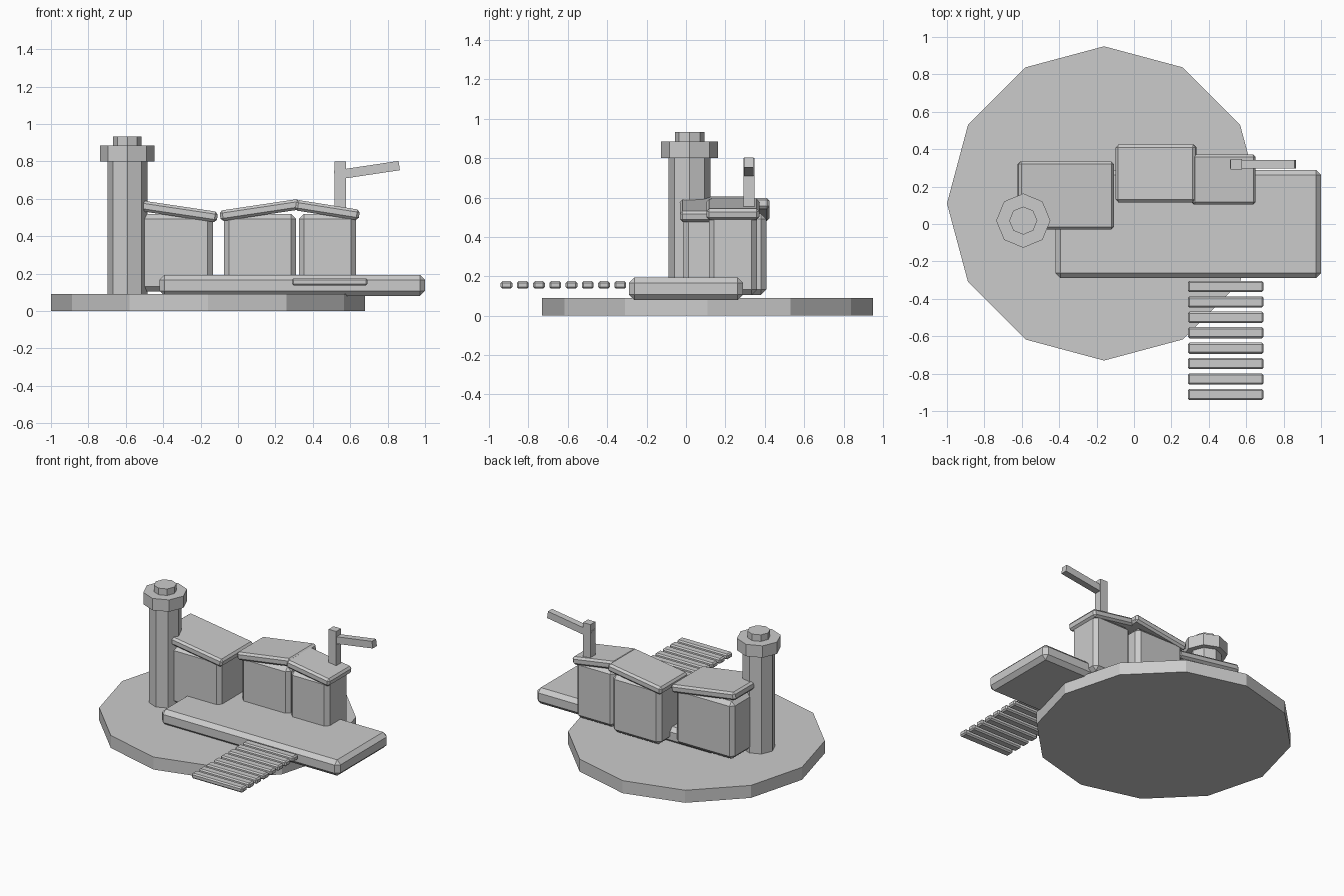
import bpy
import bmesh
from math import radians
from mathutils import Matrix

if "Cube" in bpy.data.objects:
    bpy.data.objects.remove(bpy.data.objects["Cube"])


def finish(name, bm):
    me = bpy.data.meshes.new(name)
    bm.to_mesh(me)
    bm.free()
    ob = bpy.data.objects.new(name, me)
    bpy.context.collection.objects.link(ob)
    return ob


def box(name, centre, size, bevel=0.0, tilt=0.0):
    """Chamfered box, tilted about the y axis (positive lifts the +x end)."""
    bm = bmesh.new()
    bmesh.ops.create_cube(bm, size=1, matrix=Matrix.Diagonal((*size, 1)))
    ob = finish(name, bm)
    ob.location = centre
    ob.rotation_euler.y = -radians(tilt)
    if bevel:
        mod = ob.modifiers.new("chamfer", 'BEVEL')
        mod.width = bevel
        mod.segments = 1
    return ob


def prism(name, x, y, radius, z0, z1, sides):
    """Upright prism with a corner on the +y axis."""
    bm = bmesh.new()
    bmesh.ops.create_cone(bm, cap_ends=True, segments=sides, radius1=radius,
                          radius2=radius, depth=z1 - z0)
    ob = finish(name, bm)
    ob.location = (x, y, (z0 + z1) / 2)
    return ob


# Round island base
prism("island_base", -0.16, 0.11, 0.84, 0.0, 0.09, 12)

# Harbour deck
box("deck", (0.29, 0.0, 0.137), (1.42, 0.58, 0.114), 0.028)

# Jetty planks
for i in range(8):
    box(f"jetty_plank_{i + 1}", (0.49, -0.334 - i * 0.0825, 0.156),
        (0.405, 0.06, 0.038), 0.009)

# Octagonal tower
for name, r, z0, z1 in (("tower_shaft", 0.107, 0.09, 0.80),
                        ("tower_gallery", 0.145, 0.80, 0.885),
                        ("tower_lantern", 0.075, 0.885, 0.932)):
    prism(name, -0.592, 0.018, r, z0, z1, 8)

# Sheds with sloping roofs: x, y, body width, body depth, roof width, roof depth, tilt
sheds = ((-0.365, 0.152, 0.46, 0.335, 0.515, 0.365, -8.5),
         (0.118, 0.270, 0.385, 0.275, 0.432, 0.308, 8.5),
         (0.478, 0.238, 0.305, 0.245, 0.345, 0.268, -9.0))
for i, (x, y, w, d, rw, rd, tilt) in enumerate(sheds, 1):
    box(f"shed_{i}_walls", (x, y, 0.312), (w, d, 0.414), 0.027)
    box(f"shed_{i}_roof", (x, y, 0.54), (rw, rd, 0.057), 0.014, tilt)

# Crane on the end roof
box("crane_post", (0.547, 0.319, 0.665), (0.06, 0.056, 0.27))
box("crane_arm", (0.689, 0.319, 0.752), (0.35, 0.047, 0.05), 0.0, 8.5)
